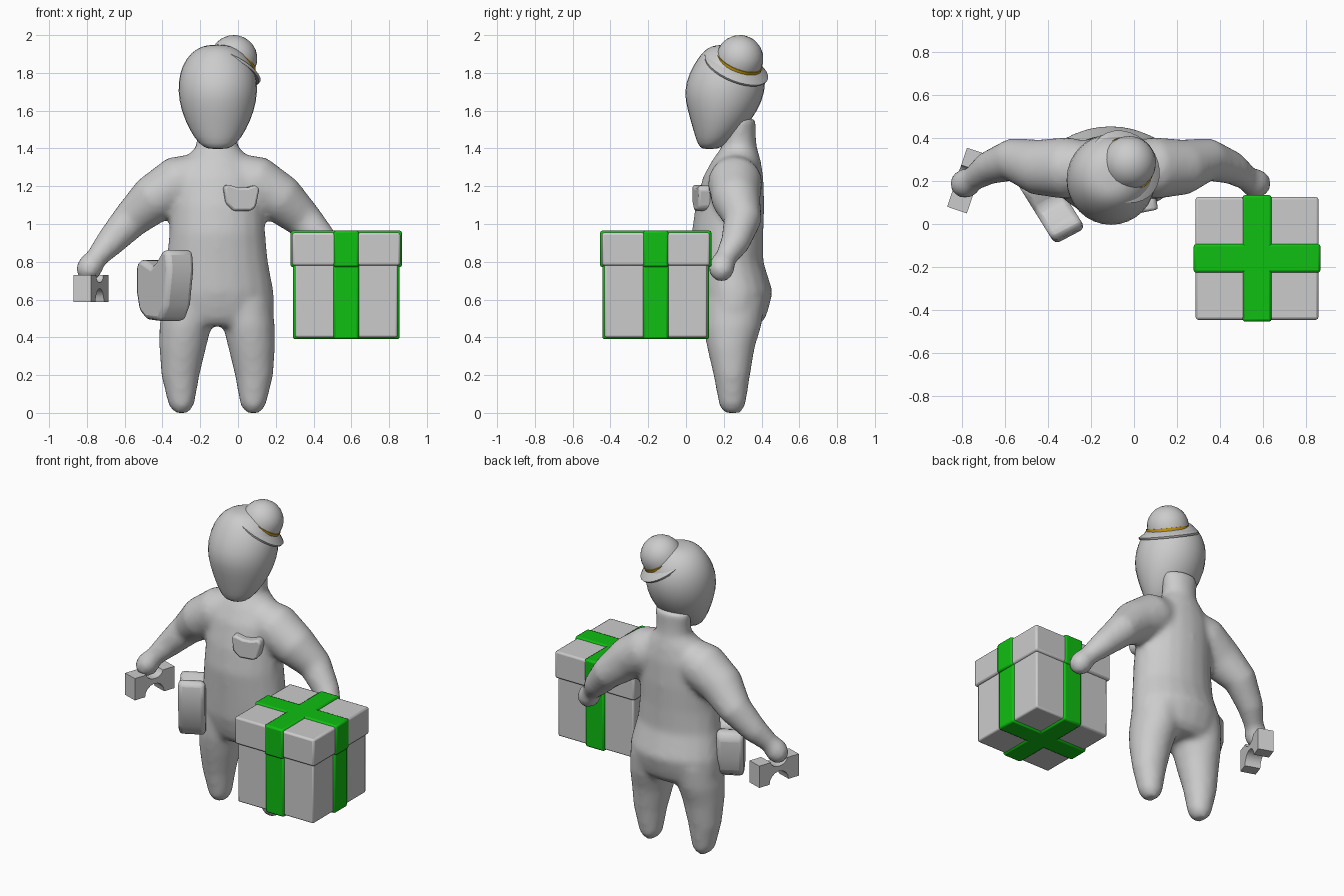
import bpy, bmesh, math
from mathutils import Vector, Matrix

if "Cube" in bpy.data.objects:
    bpy.data.objects.remove(bpy.data.objects["Cube"])


def material(name, rgb):
    m = bpy.data.materials.new(name)
    m.diffuse_color = (*rgb, 1)
    m.use_nodes = True
    m.node_tree.nodes["Principled BSDF"].inputs["Base Color"].default_value = m.diffuse_color
    return m


GREY = material("light_grey", (0.6, 0.6, 0.6))
GREEN = material("ribbon_green", (0.005, 0.52, 0.006))
GOLD = material("gold", (0.6, 0.34, 0.005))
CX = -0.11  # symmetry line of the figure


def finish(bm, name, mat, bevel=0, smooth=None, segments=2):
    bmesh.ops.recalc_face_normals(bm, faces=bm.faces)
    me = bpy.data.meshes.new(name)
    bm.to_mesh(me)
    bm.free()
    ob = bpy.data.objects.new(name, me)
    bpy.context.collection.objects.link(ob)
    me.materials.append(mat)
    if bevel:
        b = ob.modifiers.new("bevel", 'BEVEL')
        b.width, b.segments, b.limit_method = bevel, segments, 'ANGLE'
    if smooth:
        bpy.ops.object.select_all(action='DESELECT')
        ob.select_set(True)
        bpy.context.view_layer.objects.active = ob
        bpy.ops.object.shade_smooth_by_angle(angle=math.radians(smooth))
    return ob


def loft(bm, rings, n=20):
    """Skin closed elliptical rings given as (centre, axis_a, axis_b)."""
    loops = []
    for c, a, b in rings:
        loops.append([bm.verts.new(c + a * math.cos(t) + b * math.sin(t))
                      for t in (2 * math.pi * i / n for i in range(n))])
    for p, q in zip(loops, loops[1:]):
        for i in range(n):
            j = (i + 1) % n
            bm.faces.new((p[i], p[j], q[j], q[i]))
    bm.faces.new(loops[0])
    bm.faces.new(loops[-1])


def level_rings(rows):
    """Rows of (z, centre x, half width, front y, back y)."""
    return [(Vector((x, (f + b) / 2, z)), Vector((w, 0, 0)), Vector((0, (b - f) / 2, 0)))
            for z, x, w, f, b in rows]


def tube_rings(path):
    """Rows of (x, y, z, radius) turned into rings across the path."""
    pts = [Vector(p[:3]) for p in path]
    out = []
    for i, p in enumerate(path):
        t = (pts[min(i + 1, len(pts) - 1)] - pts[max(i - 1, 0)]).normalized()
        a = t.cross(Vector((0, 1, 0))).normalized()
        out.append((pts[i], a * p[3], t.cross(a) * p[3]))
    return out


def prism(name, outline, origin, u, w, depth, bevel, smooth=30):
    """Extrude an outline of (u, z) points along w by depth."""
    bm = bmesh.new()
    u, w, o = Vector(u).normalized(), Vector(w).normalized(), Vector(origin)
    f = bm.faces.new([bm.verts.new(o + u * s + Vector((0, 0, z))) for s, z in outline])
    new = bmesh.ops.extrude_face_region(bm, geom=[f])['geom']
    bmesh.ops.translate(bm, vec=w * depth, verts=[v for v in new if isinstance(v, bmesh.types.BMVert)])
    return finish(bm, name, GREY, bevel, smooth)


def box(name, mat, half_x, half_y, z0, z1, bevel):
    bm = bmesh.new()
    m = Matrix.Translation((0.573, -0.16, (z0 + z1) / 2)) @ Matrix.Diagonal(
        (2 * half_x, 2 * half_y, z1 - z0, 1))
    bmesh.ops.create_cube(bm, size=1, matrix=m)
    return finish(bm, name, mat, bevel, 30)


def lathe(name, mat, profile, matrix, n=28):
    bm = bmesh.new()
    vs = [bm.verts.new((r, 0, z)) for r, z in profile]
    es = [bm.edges.new(p) for p in zip(vs, vs[1:])]
    bmesh.ops.spin(bm, geom=vs + es, axis=(0, 0, 1), cent=(0, 0, 0),
                   angle=2 * math.pi, steps=n)
    bmesh.ops.remove_doubles(bm, verts=bm.verts, dist=1e-4)
    bm.transform(matrix)
    return finish(bm, name, mat, 0, 40)


# Body: torso, legs and arms fused into one smooth skin
bm = bmesh.new()
loft(bm, level_rings([(z, CX, w, f, b) for z, w, f, b in (
    (0.46, 0.24, 0.12, 0.38), (0.50, 0.29, 0.09, 0.42), (0.56, 0.305, 0.07, 0.44),
    (0.64, 0.30, 0.05, 0.46), (0.80, 0.27, 0.04, 0.41), (0.95, 0.255, 0.03, 0.41),
    (1.10, 0.25, 0.05, 0.415), (1.25, 0.24, 0.09, 0.41), (1.34, 0.18, 0.14, 0.395),
    (1.41, 0.11, 0.19, 0.375), (1.47, 0.11, 0.20, 0.37), (1.56, 0.12, 0.20, 0.37))]))
for s in (-1, 1):
    loft(bm, level_rings([(z, CX + s * x, w, f, b) for z, x, w, f, b in (
        (0.0, 0.19, 0.035, 0.20, 0.29), (0.04, 0.19, 0.068, 0.175, 0.315),
        (0.20, 0.195, 0.102, 0.145, 0.34), (0.35, 0.182, 0.125, 0.11, 0.365),
        (0.46, 0.168, 0.138, 0.09, 0.40), (0.60, 0.15, 0.14, 0.09, 0.42))]))
    loft(bm, tube_rings([(CX + s * x, y, z, r) for x, y, z, r in (
        (0.08, 0.26, 1.26, 0.12), (0.20, 0.26, 1.22, 0.145), (0.34, 0.265, 1.13, 0.13),
        (0.46, 0.30, 1.02, 0.10), (0.57, 0.26, 0.90, 0.078), (0.64, 0.21, 0.82, 0.058),
        (0.67, 0.19, 0.78, 0.07), (0.69, 0.185, 0.74, 0.066), (0.70, 0.18, 0.70, 0.03))]))
body = finish(bm, "body", GREY)
rm = body.modifiers.new("fuse", 'REMESH')
rm.mode, rm.voxel_size, rm.use_smooth_shade = 'VOXEL', 0.018, True
sm = body.modifiers.new("soften", 'SMOOTH')
sm.factor, sm.iterations = 0.5, 8

# Head with a narrow chin
bm = bmesh.new()
loft(bm, level_rings([(z, -0.107, w, f, b) for z, w, f, b in (
    (1.395, 0.05, 0.085, 0.16), (1.42, 0.10, 0.06, 0.22), (1.50, 0.155, 0.035, 0.31),
    (1.60, 0.198, 0.005, 0.385), (1.70, 0.217, -0.018, 0.425), (1.80, 0.208, 0.012, 0.425),
    (1.88, 0.17, 0.06, 0.39), (1.93, 0.115, 0.105, 0.34), (1.95, 0.05, 0.16, 0.28))]), 16)
head = finish(bm, "head", GREY, 0, 60)
head.modifiers.new("round", 'SUBSURF').levels = 1

# Tilted hat: brim with dome, and its band
tilt = Vector((0, 0, 1)).rotation_difference(Vector((0.42, 0.35, 0.84))).to_matrix().to_4x4()
hat_m = Matrix.Translation((-0.04, 0.27, 1.84)) @ tilt
dome = [(0.125 * math.cos(a), 0.042 + 0.125 * math.sin(a))
        for a in (math.radians(d) for d in range(0, 91, 15))]
lathe("hat", GREY, [(0, -0.02), (0.175, -0.02), (0.18, -0.008), (0.15, 0.01), (0.125, 0.02)]
      + dome, hat_m)
lathe("hat_band", GOLD, [(0.12, 0.022), (0.13, 0.022), (0.13, 0.038), (0.12, 0.038)], hat_m)

# Chest pocket
prism("chest_pocket", [(-0.095, 0.055), (-0.075, 0.07), (-0.02, 0.052), (0.03, 0.052),
                       (0.075, 0.066), (0.095, 0.045), (0.075, -0.05), (0.05, -0.07),
                       (-0.045, -0.07), (-0.085, -0.03)],
      (0.022, 0.05, 1.14), (1, 0.2, 0), (-0.2, 1, 0), 0.09, 0.012)

# Hip pouch with a notched top
prism("hip_pouch", [(0, 0.64), (0, 0.78), (0.04, 0.815), (0.09, 0.80), (0.155, 0.775),
                    (0.20, 0.80), (0.27, 0.865), (0.32, 0.86), (0.335, 0.76),
                    (0.30, 0.57), (0.24, 0.485), (0.10, 0.495), (0.03, 0.54)],
      (-0.545, 0.19, 0), (0.53, -0.85, 0), (0.85, 0.45, 0), 0.16, 0.025)

# Arched toy block under the left-hand side hand
arc = [math.pi * i / 8 for i in range(9)]
under = [(-0.07 * math.cos(a), 0.588 + 0.07 * math.sin(a)) for a in arc]
over = [(0.06 * math.cos(a), 0.73 - 0.04 * math.sin(a)) for a in arc]
prism("arch_block", [(-0.145, 0.588)] + under + [(0.145, 0.588), (0.145, 0.73)] + over
      + [(-0.145, 0.73)], (-0.732, 0.187, 0), (0.32, 0.95, 0), (-0.95, 0.32, 0), 0.097, 0)

# Gift box, lid and crossed ribbons
box("gift_box", GREY, 0.272, 0.272, 0.40, 0.80, 0.01)
box("gift_lid", GREY, 0.286, 0.286, 0.78, 0.955, 0.012)
for name, half, z0, z1 in (("box_ribbon", 0.283, 0.39, 0.79), ("lid_ribbon", 0.295, 0.772, 0.965)):
    box(name + "_across", GREEN, half, 0.067, z0, z1, 0.012)
    box(name + "_along", GREEN, 0.067, half, z0, z1, 0.012)
